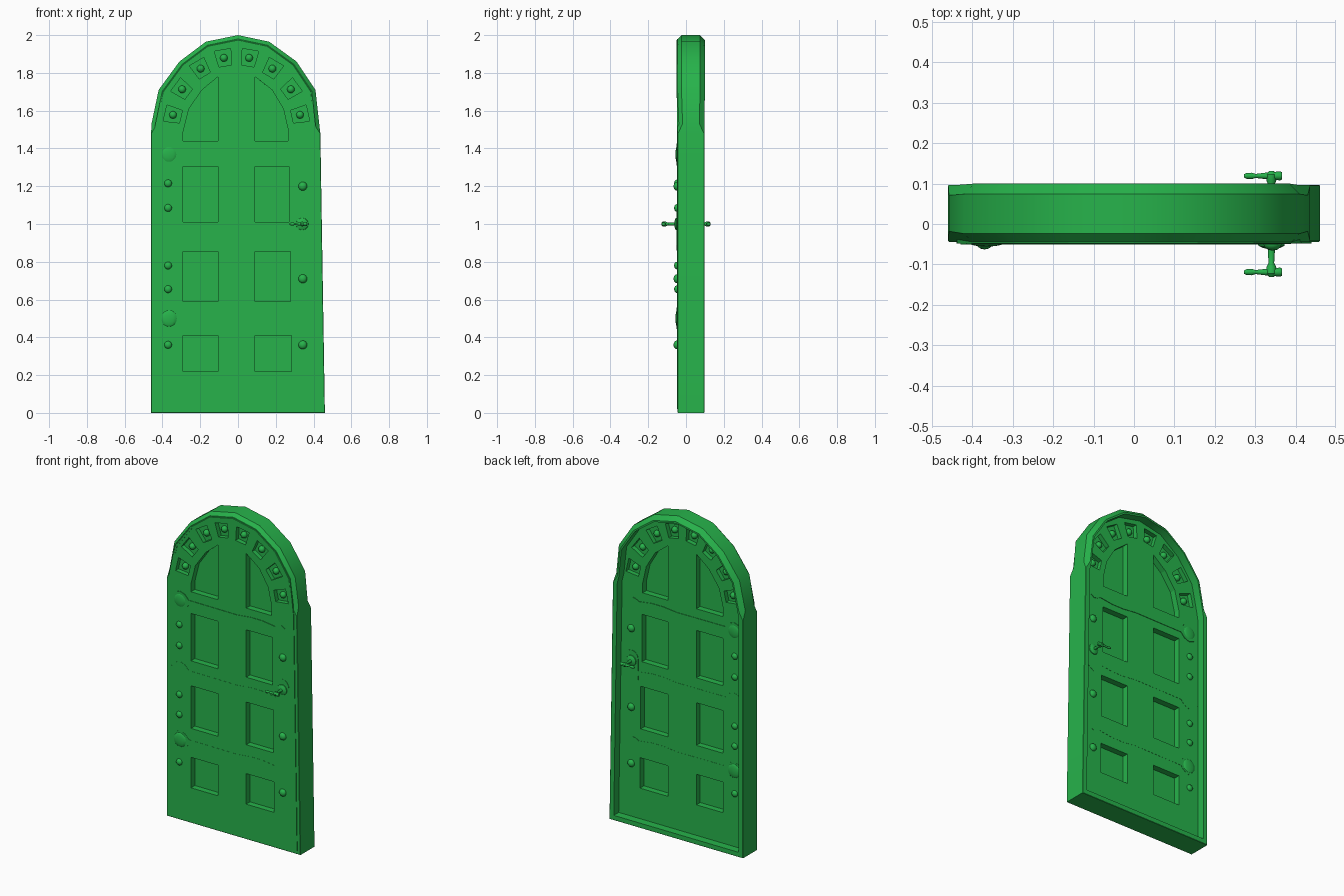
import bpy, bmesh, math
from mathutils import Vector, Matrix

if "Cube" in bpy.data.objects:
    bpy.data.objects.remove(bpy.data.objects["Cube"])

green = bpy.data.materials.new("green")
green.diffuse_color = (0.02, 0.45, 0.07, 1)
green.use_nodes = True
green.node_tree.nodes["Principled BSDF"].inputs["Base Color"].default_value = green.diffuse_color
FACE = 0.048          # half thickness of the door leaf


def make(name, bm, both_sides=False, smooth=None):
    bmesh.ops.recalc_face_normals(bm, faces=bm.faces[:])
    me = bpy.data.meshes.new(name)
    bm.to_mesh(me)
    bm.free()
    ob = bpy.data.objects.new(name, me)
    bpy.context.collection.objects.link(ob)
    me.materials.append(green)
    bpy.ops.object.select_all(action='DESELECT')
    bpy.context.view_layer.objects.active = ob
    ob.select_set(True)
    if smooth:
        bpy.ops.object.shade_smooth_by_angle(angle=math.radians(smooth))
    if both_sides:
        m = ob.modifiers.new("both_sides", 'MIRROR')
        m.use_axis = (False, True, False)
        m.use_mirror_merge = False
    return ob


def prism(bm, pts, y0, y1):
    a = [bm.verts.new((x, y0, z)) for x, z in pts]
    b = [bm.verts.new((x, y1, z)) for x, z in pts]
    bm.faces.new(a)
    bm.faces.new(b[::-1])
    for i in range(len(a)):
        j = (i + 1) % len(a)
        bm.faces.new((a[i], b[i], b[j], a[j]))


def ball(bm, x, y, z, r, depth):
    bmesh.ops.create_uvsphere(bm, u_segments=12, v_segments=8, radius=r,
        matrix=Matrix.Translation((x, y, z)) @ Matrix.Diagonal((1, depth / r, 1, 1)))


def lathe(bm, origin, axis, prof, n=12):
    # rings of (distance along axis, radius)
    q = Vector((0, 0, 1)).rotation_difference(Vector(axis))
    rings = []
    for d, r in prof:
        rings.append([bm.verts.new(Vector(origin) + q @ Vector(
            (r * math.cos(k * math.tau / n), r * math.sin(k * math.tau / n), d))) for k in range(n)])
    for a, b in zip(rings, rings[1:]):
        for k in range(n):
            bm.faces.new((a[k], a[(k + 1) % n], b[(k + 1) % n], b[k]))
    bm.faces.new(rings[0])
    bm.faces.new(rings[-1])


# Outline of the frame, counter-clockwise seen from the front
outline = [Vector(p) for p in [
    (-0.46, 0), (0.46, 0), (0.436, 1.48), (0.43, 1.53), (0.41, 1.71), (0.31, 1.86), (0.165, 1.965),
    (0, 2.0), (-0.17, 1.965), (-0.31, 1.86), (-0.42, 1.71), (-0.458, 1.53), (-0.46, 1.48)]]


def inset(i, t):
    # mitred inward offset
    n = len(outline)
    p, a, b = outline[i], outline[i - 1], outline[(i + 1) % n]
    d1, d2 = (p - a).normalized(), (b - p).normalized()
    n1, n2 = Vector((-d1.y, d1.x)), Vector((-d2.y, d2.x))
    return p + (n1 + n2) * (t / (1 + n1.dot(n2)))


# Frame: square jambs and sill, chamfered arch
bm = bmesh.new()
rings = []
for i in range(len(outline)):
    arch = 3 <= i <= 11
    c = 0.026 if arch else 0.002
    f, b = (-0.05, 0.1) if arch and 3 < i < 11 else (-0.044, 0.097)
    w = 0.036 if arch else 0.03
    ring = []
    for t, y in [(0, f + c), (c, f), (w, f), (w, b), (c, b), (0, b - c)]:
        p = inset(i, t)
        ring.append(bm.verts.new((p.x, y, p.y)))
    rings.append(ring)
for i, r in enumerate(rings):
    s = rings[(i + 1) % len(rings)]
    for k in range(6):
        bm.faces.new((r[k], r[(k + 1) % 6], s[(k + 1) % 6], s[k]))
make("door_frame", bm, smooth=35)

# Door leaf with recessed panels cut into both faces
bm = bmesh.new()
prism(bm, [inset(i, 0.02) for i in range(len(outline))], -FACE, FACE)
leaf = make("door_leaf", bm)

panels = []
for z0, z1, xr in [(0.22, 0.41, 0.283), (0.59, 0.855, 0.278), (1.01, 1.305, 0.27)]:
    for x0, x1 in [(-0.29, -0.105), (0.09, xr)]:
        panels.append([(x0, z0), (x1, z0), (x1, z1), (x0, z1)])
panels.append([(-0.29, 1.44), (-0.105, 1.44), (-0.105, 1.78), (-0.19, 1.71), (-0.26, 1.61), (-0.29, 1.49)])
panels.append([(0.09, 1.44), (0.265, 1.44), (0.265, 1.5), (0.24, 1.61), (0.18, 1.71), (0.09, 1.78)])

studs = []
blocks = []
for side in (1, -1):
    for ang, rad in [(13, 0.345), (36.5, 0.358), (59.5, 0.374), (80, 0.385)]:
        u = Vector((side * math.cos(math.radians(ang)), math.sin(math.radians(ang))))
        v = Vector((-u.y, u.x))
        c = Vector((-0.008, 1.5)) + u * rad
        studs.append(c)
        blocks.append([c + u * du + v * dv for du, dv in
                       [(-0.043, -0.034), (0.043, -0.044), (0.043, 0.044), (-0.043, 0.034)]])

bm = bmesh.new()
for shapes, floor in [(panels, 0.01), (blocks, 0.02)]:
    for pts in shapes:
        prism(bm, pts, -0.2, -floor)
        prism(bm, pts, floor, 0.2)
cutter = make("recess_cutter", bm)
cutter.hide_render = True
cut = leaf.modifiers.new("recesses", 'BOOLEAN')
cut.operation, cut.solver, cut.object = 'DIFFERENCE', 'EXACT', cutter
bpy.context.view_layer.objects.active = leaf
bpy.ops.object.modifier_apply(modifier=cut.name)
bpy.data.objects.remove(cutter)

# Rivets down both edges and in the arch recesses
bm = bmesh.new()
for z in (1.215, 1.085, 0.78, 0.655, 0.36):
    ball(bm, -0.37, -FACE, z, 0.02, 0.015)
for z in (1.2, 0.71, 0.36):
    ball(bm, 0.343, -FACE, z, 0.023, 0.018)
for c in studs:
    ball(bm, c.x, -0.024, c.y, 0.02, 0.02)
make("rivets", bm, True, 40)

# Hinge straps with a domed boss
half = [(-0.43, 0.015), (-0.415, 0.02), (-0.4, 0.044), (-0.365, 0.057), (-0.33, 0.044), (-0.305, 0.016),
        (0.03, 0.014), (0.12, 0.024), (0.2, 0.024), (0.29, 0.012), (0.31, 0.024), (0.335, 0.029), (0.358, 0.014)]
bm = bmesh.new()
for zc, lift in [(1.368, 0.003), (0.93, 0.001), (0.5, 0.001)]:
    prism(bm, [(x, zc - h) for x, h in half] + [(x, zc + h) for x, h in half[::-1]], -0.044, -FACE - lift)
for zc in (1.368, 0.5):
    ball(bm, -0.365, -FACE + 0.002, zc, 0.045, 0.01)
make("hinge_straps", bm, True, 30)

# Lock plate
bm = bmesh.new()
top = [(0.34 + 0.045 * math.cos(k * math.pi / 8), 1.02 + 0.045 * math.sin(k * math.pi / 8)) for k in range(9)]
prism(bm, top + [(0.295, 0.89), (0.34, 0.86), (0.385, 0.89)], -0.044, -FACE - 0.002)
make("lock_plate", bm, True)

# Handle: rose, spindle and lever
bm = bmesh.new()
lathe(bm, (0.34, -0.046, 1.0), (0, -1, 0), [(0, 0.034), (0.008, 0.032), (0.013, 0.022), (0.016, 0.009),
      (0.05, 0.007), (0.06, 0.012), (0.076, 0.013), (0.085, 0.006)])
lathe(bm, (0.366, -0.119, 1.0), (-1, 0, 0), [(0, 0.009), (0.004, 0.011), (0.02, 0.01), (0.04, 0.008),
      (0.065, 0.005), (0.075, 0.008), (0.088, 0.007), (0.094, 0.004)])
make("handle", bm, True, 40)
